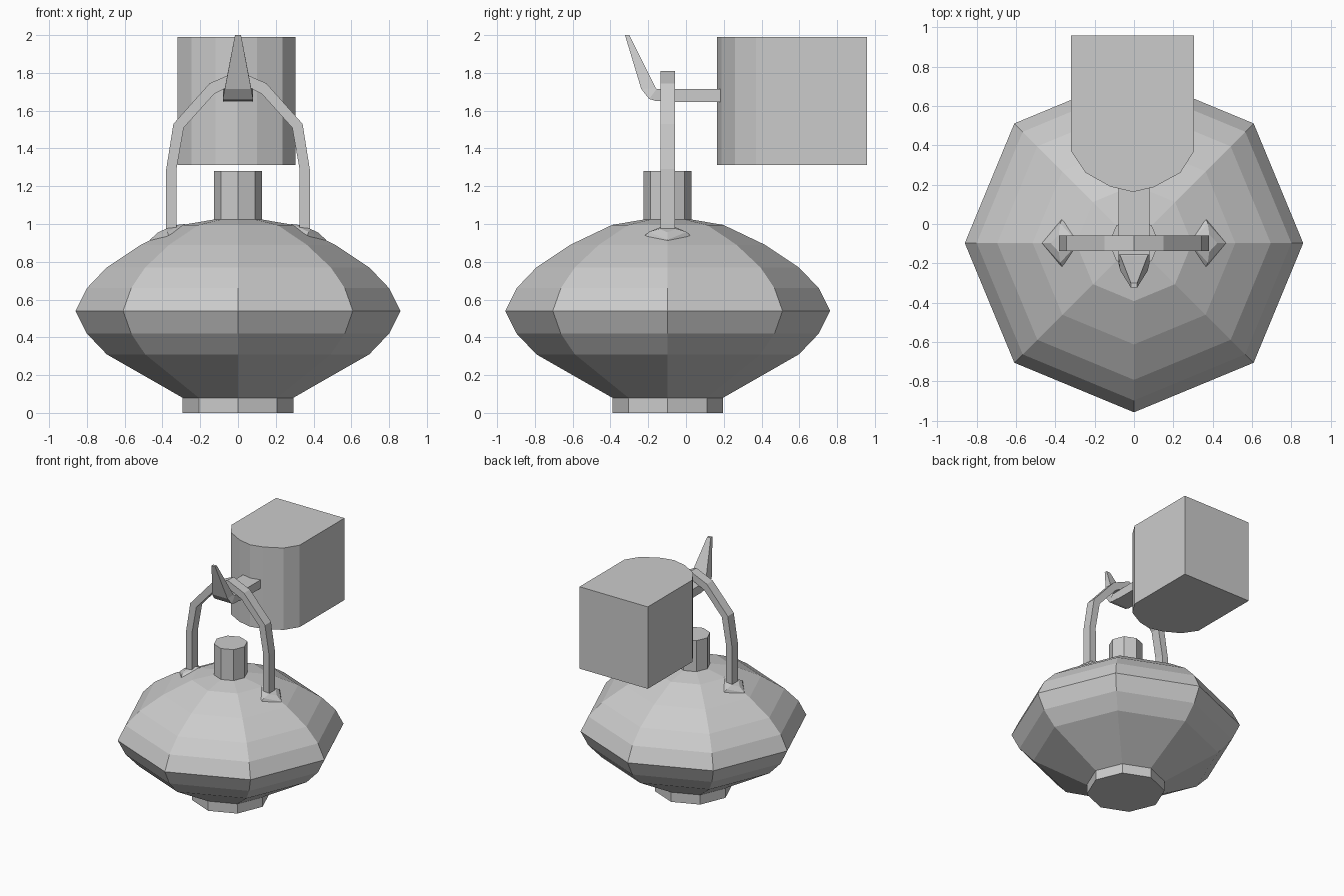
import bpy, bmesh
from math import cos, sin, pi, radians
from mathutils import Matrix, Vector

if "Cube" in bpy.data.objects:
    bpy.data.objects.remove(bpy.data.objects["Cube"])

CY = -0.097  # axis of the pot in y


def loft(name, rings):
    """Skin a list of equal-length point rings and cap both ends."""
    bm = bmesh.new()
    rows = [[bm.verts.new(p) for p in ring] for ring in rings]
    n = len(rows[0])
    for a, b in zip(rows, rows[1:]):
        for i in range(n):
            j = (i + 1) % n
            bm.faces.new((a[i], a[j], b[j], b[i]))
    bm.faces.new(rows[0][::-1])
    bm.faces.new(rows[-1])
    bmesh.ops.recalc_face_normals(bm, faces=bm.faces[:])
    mesh = bpy.data.meshes.new(name)
    bm.to_mesh(mesh)
    bm.free()
    obj = bpy.data.objects.new(name, mesh)
    bpy.context.collection.objects.link(obj)
    return obj


def ring(r, z, n=8):
    return [(r * cos(2 * pi * i / n), CY + r * sin(2 * pi * i / n), z) for i in range(n)]


def lathe(name, profile):
    return loft(name, [ring(r, z) for r, z in profile])


# Octagonal pot: foot, body, neck
lathe("foot", [(0.293, 0), (0.293, 0.08)])
lathe("body", [(0.293, 0.08), (0.695, 0.31), (0.80, 0.42), (0.86, 0.54), (0.80, 0.66),
               (0.695, 0.77), (0.515, 0.89), (0.295, 0.995), (0.12, 1.025)])
lathe("neck", [(0.127, 1.01), (0.127, 1.28)])

# Arched handle: outer and inner outline, mirrored across x
half = [((0.38, 0.955), (0.325, 0.955)), ((0.38, 1.29), (0.326, 1.29)),
        ((0.342, 1.53), (0.287, 1.51)), ((0.15, 1.745), (0.125, 1.69)),
        ((0, 1.81), (0, 1.75))]
arch = half + [((-o[0], o[1]), (-i[0], i[1])) for o, i in half[-2::-1]]
Y0, Y1 = -0.136, -0.058
loft("handle", [[(o[0], Y0, o[1]), (o[0], Y1, o[1]), (i[0], Y1, i[1]), (i[0], Y0, i[1])]
                for o, i in arch])

# Small flared pads where the handle meets the body
for side, label in ((1, "right"), (-1, "left")):
    tilt = Matrix.Translation((side * 0.375, CY, 0.958)) @ Matrix.Rotation(side * radians(24.5), 4, 'Y')
    loft("handle_pad_" + label,
         [[tilt @ Vector((r * cos(k * pi / 2), r * sin(k * pi / 2), z)) for k in range(4)]
          for r, z in ((0.12, -0.02), (0.10, 0.0), (0.045, 0.018))])

# Crossbar from the handle to the block
loft("crossbar", [[(-0.08, y, 1.645), (0.08, y, 1.645), (0.08, y, 1.715), (-0.08, y, 1.715)]
                  for y in (-0.10, 0.185)])

# Upturned thumb lever: (half width, lower y, lower z, upper y, upper z)
lever = [(0.08, -0.10, 1.65, -0.10, 1.715), (0.08, -0.155, 1.65, -0.15, 1.715),
         (0.08, -0.195, 1.662, -0.155, 1.715), (0.07, -0.237, 1.715, -0.16, 1.72),
         (0.016, -0.323, 2.0, -0.30, 2.0)]
loft("thumb_lever", [[(-w, ya, za), (w, ya, za), (w, yb, zb), (-w, yb, zb)]
                     for w, ya, za, yb, zb in lever])

# Large block with a rounded front
outline = [(-0.32, 0.957), (-0.32, 0.37), (-0.245, 0.26), (-0.12, 0.19), (-0.005, 0.163),
           (0.10, 0.187), (0.235, 0.26), (0.305, 0.37), (0.305, 0.957)]
loft("rounded_block", [[(x, y, z) for x, y in outline] for z in (1.312, 1.99)])
